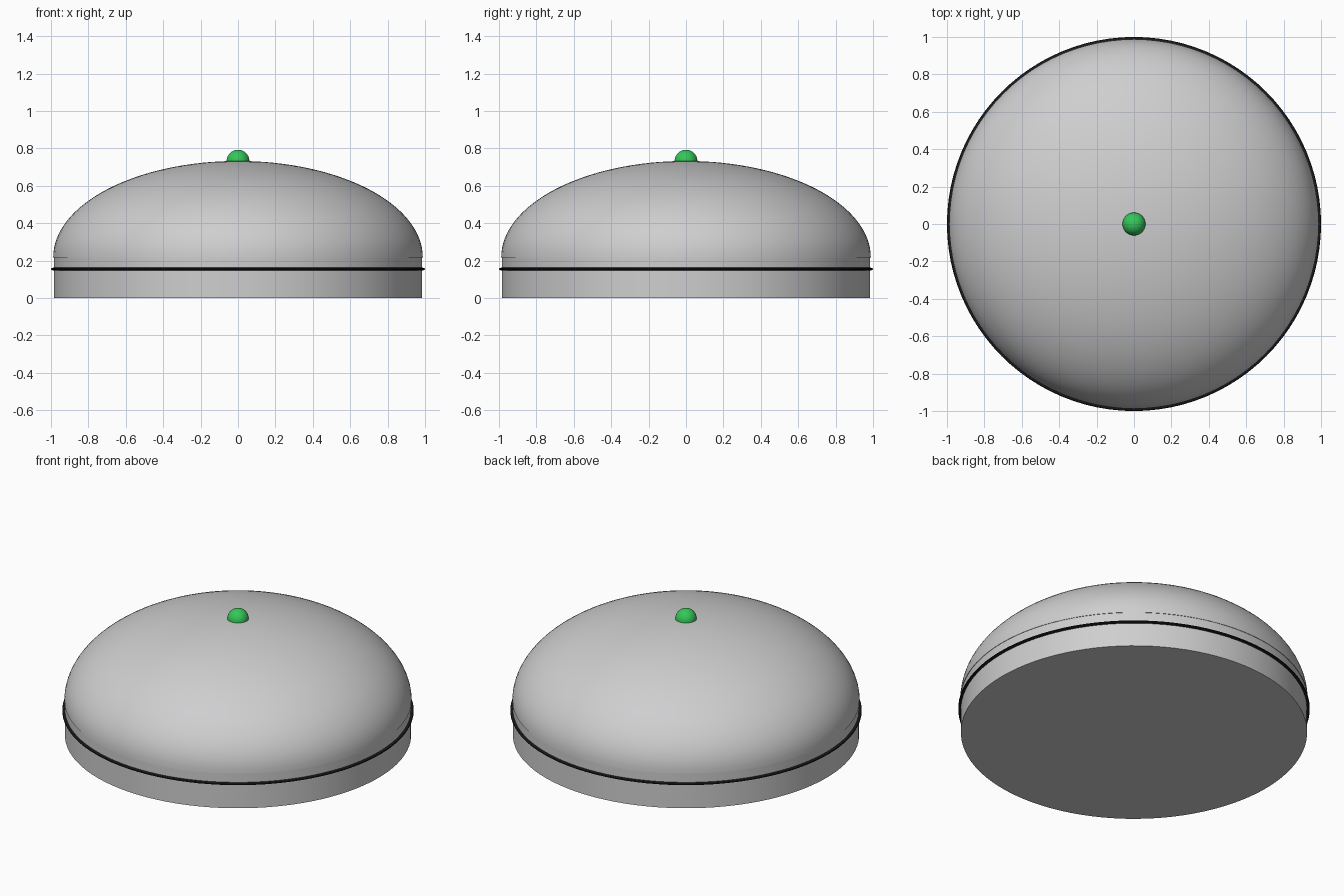
import bpy
import bmesh
import math

cube = bpy.data.objects.get("Cube")
if cube:
    bpy.data.objects.remove(cube)


def material(name, rgb):
    mat = bpy.data.materials.new(name)
    mat.use_nodes = True
    mat.diffuse_color = (*rgb, 1)
    mat.node_tree.nodes["Principled BSDF"].inputs["Base Color"].default_value = (*rgb, 1)
    return mat


silver = material("silver grey", (0.62, 0.62, 0.63))
black = material("black", (0.01, 0.01, 0.012))
green = material("green", (0.034, 0.57, 0.1))


def lathe(name, profile, mat, sides=96):
    """Spin a (radius, z) profile around the z axis."""
    bm = bmesh.new()
    verts = [bm.verts.new((r, 0, z)) for r, z in profile]
    edges = [bm.edges.new(pair) for pair in zip(verts, verts[1:])]
    bmesh.ops.spin(bm, geom=verts + edges, cent=(0, 0, 0), axis=(0, 0, 1),
                   angle=math.tau, steps=sides, use_merge=False)
    bmesh.ops.remove_doubles(bm, verts=bm.verts, dist=0.00001)
    bmesh.ops.recalc_face_normals(bm, faces=bm.faces)
    mesh = bpy.data.meshes.new(name)
    bm.to_mesh(mesh)
    bm.free()
    mesh.materials.append(mat)
    obj = bpy.data.objects.new(name, mesh)
    bpy.context.collection.objects.link(obj)
    bpy.ops.object.select_all(action="DESELECT")
    obj.select_set(True)
    bpy.context.view_layer.objects.active = obj
    bpy.ops.object.shade_smooth_by_angle(angle=math.radians(35))
    return obj


def arc(radius, height, z, start, end, steps):
    """Points along an elliptical arc, angles in degrees."""
    angles = [math.radians(start + (end - start) * i / steps) for i in range(steps + 1)]
    return [(max(0, radius * math.cos(a)), z + height * math.sin(a)) for a in angles]


# Flat cylindrical base
lathe("base", [(0, 0), (0.985, 0), (0.985, 0.22), (0, 0.22)], silver)

# Flattened dome, slightly wider than the base
lathe("dome", [(0, 0.218)] + arc(0.988, 0.515, 0.218, 0, 90, 32), silver)

# Thin dark band around the base
band = [(0.985 + x, z) for x, z in
        [(0.015 * math.cos(t * math.tau / 12), 0.155 + 0.0075 * math.sin(t * math.tau / 12))
         for t in range(-3, 4)]]
lathe("band", band, black)

# Indicator light on the crown
lathe("indicator_light", arc(0.061, 0.061, 0.732, -90, 90, 24), green, 48)
